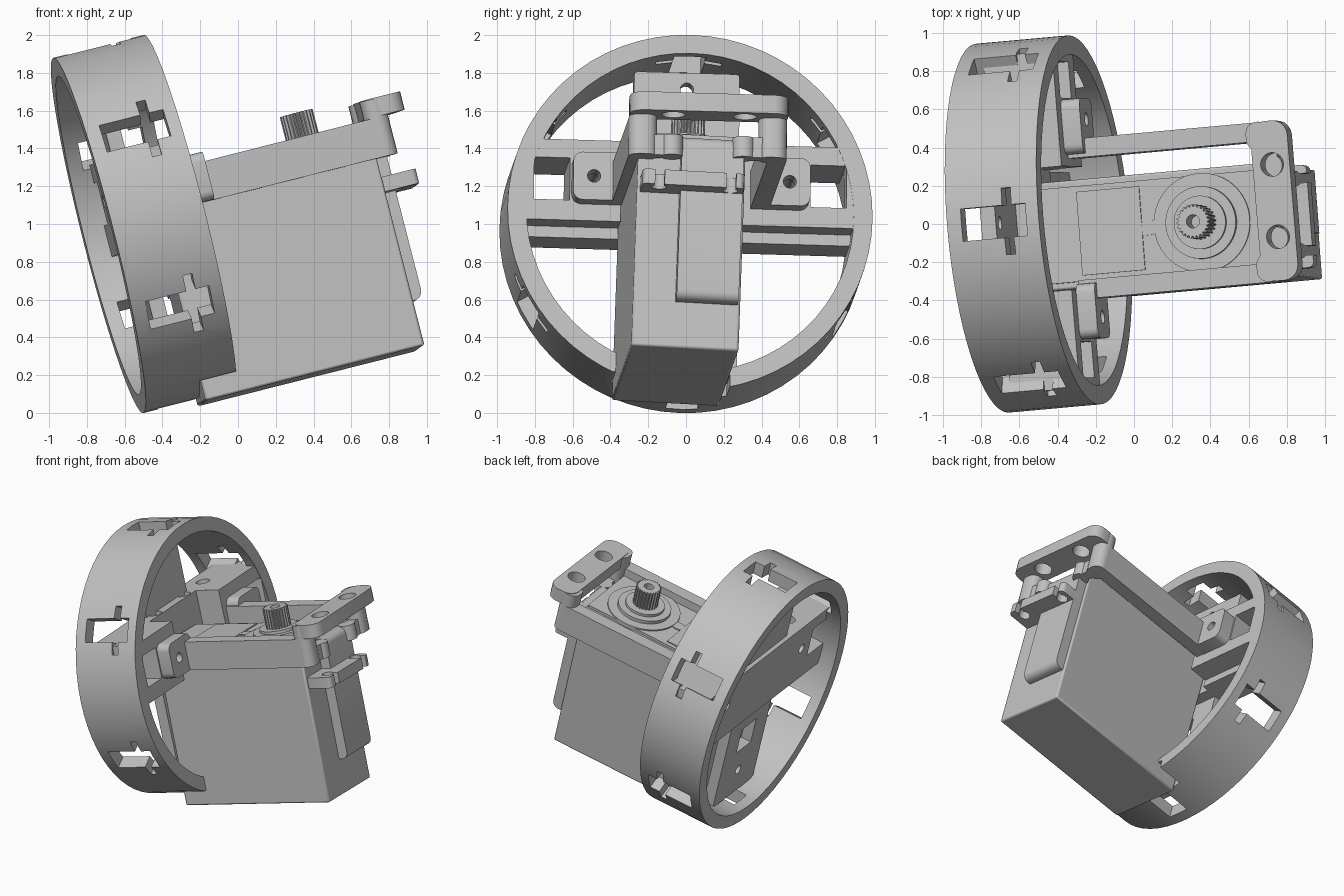
import bpy, bmesh, math
from mathutils import Matrix, Vector

old = bpy.data.objects.get("Cube")
if old:
    bpy.data.objects.remove(old, do_unlink=True)

grey = bpy.data.materials.new("plain grey")
grey.use_nodes = True
grey.diffuse_color = (0.53, 0.53, 0.53, 1)
grey.node_tree.nodes["Principled BSDF"].inputs["Base Color"].default_value = (0.53, 0.53, 0.53, 1)

# Tilted frame of the ring (x = ring axis) and the slightly rolled motor frame
RING = (Matrix.Translation((-0.5, 0, 1)) @ Matrix.Rotation(math.radians(-14.2), 4, 'Y')
        @ Matrix.Rotation(math.radians(5), 4, 'Z') @ Matrix.Rotation(math.radians(-0.5), 4, 'X'))
MOTOR = RING @ Matrix.Rotation(math.radians(-1.5), 4, 'X') @ Matrix.Translation((0, -0.08, 0))


def make(name, bm, frame):
    bmesh.ops.recalc_face_normals(bm, faces=bm.faces)
    me = bpy.data.meshes.new(name)
    bm.to_mesh(me)
    bm.free()
    me.materials.append(grey)
    ob = bpy.data.objects.new(name, me)
    bpy.context.collection.objects.link(ob)
    ob.matrix_world = frame
    return ob


def add_box(bm, x, y, z, turn=0.0):
    size = Vector((x[1] - x[0], y[1] - y[0], z[1] - z[0]))
    mid = Vector((x[0] + x[1], y[0] + y[1], z[0] + z[1])) / 2
    m = Matrix.Rotation(turn, 4, 'X') @ Matrix.Translation(mid) @ Matrix.Diagonal(size.to_4d())
    bmesh.ops.create_cube(bm, size=1, matrix=m)


def add_cyl(bm, p, r, h, axis='Z', n=28):
    turn = Matrix.Rotation(math.pi / 2 if axis == 'X' else 0, 4, 'Y')
    bmesh.ops.create_cone(bm, cap_ends=True, segments=n, radius1=r, radius2=r, depth=h,
                          matrix=Matrix.Translation(p) @ turn)


def box(name, frame, x, y, z, round_axis=None, r=0.0):
    """Box, with the edges along one axis rounded if asked for."""
    bm = bmesh.new()
    add_box(bm, x, y, z)
    if round_axis is not None:
        edges = [e for e in bm.edges
                 if abs((e.verts[0].co - e.verts[1].co).normalized()[round_axis]) > 0.9]
        bmesh.ops.bevel(bm, geom=edges, offset=r, segments=5, profile=0.5, affect='EDGES')
    return make(name, bm, frame)


def cut(ob, bm):
    """Subtract everything in bm, given in the frame of ob."""
    tool = make("cutter", bm, ob.matrix_world)
    tool.hide_render = True
    mod = ob.modifiers.new("cut", 'BOOLEAN')
    mod.operation, mod.solver, mod.object, mod.use_self = 'DIFFERENCE', 'EXACT', tool, True
    bpy.context.view_layer.update()
    dg = bpy.context.evaluated_depsgraph_get()
    ob.data = bpy.data.meshes.new_from_object(ob.evaluated_get(dg))
    ob.modifiers.clear()
    bpy.data.objects.remove(tool, do_unlink=True)


def lathe(name, frame, rim, n):
    """Closed ring around x from an (along, radius) profile."""
    bm = bmesh.new()
    rows = []
    for i in range(n):
        a = 2 * math.pi * i / n
        rows.append([bm.verts.new((t, r * math.cos(a), r * math.sin(a))) for t, r in rim])
    k = len(rim)
    for i in range(n):
        for j in range(k):
            bm.faces.new((rows[i][j], rows[i][(j + 1) % k],
                          rows[(i + 1) % n][(j + 1) % k], rows[(i + 1) % n][j]))
    return make(name, bm, frame)


# Outer ring with six cross-shaped slots and a notch for the motor
ring = lathe("ring", RING, [(-0.248, 0.87), (0.248, 0.87), (0.248, 0.97), (-0.248, 0.97)], 64)
bm = bmesh.new()
for k in range(6):
    a = k * math.pi / 3
    add_box(bm, (-0.17, 0.18), (-0.085, 0.085), (0.8, 1.05), a)
    add_box(bm, (0.055, 0.105), (-0.175, 0.175), (0.8, 1.05), a)
add_box(bm, (0.05, 0.4), (-0.46, 0.22), (-1.1, -0.88))
cut(ring, bm)

# Deep crossbar: end windows, screw holes, stepped underside and room for the motor
bar = box("crossbar", RING, (-0.13, 0.245), (-0.885, 0.885), (-0.12, 0.38))
bm = bmesh.new()
for s in (-1, 1):
    add_box(bm, (-0.3, 0.3), sorted((s * 0.64, s * 0.83)), (0.05, 0.28))
    add_box(bm, (-0.31, 0.1), sorted((s * 0.7, s * 0.95)), (0.05, 0.28))
    add_cyl(bm, (0, s * 0.52, 0.17), 0.035, 0.8, 'X')
    for y in (0.2, 0.47):
        add_cyl(bm, (0, s * y, 0.38), 0.05, 0.2)
add_box(bm, (0.055, 0.3), (-0.37, 0.28), (-0.2, 0.5))
add_box(bm, (0.1, 0.32), (-1, 1), (-0.22, -0.06))
cut(bar, bm)

# Upright back plate of the ring
plate = box("back_plate", RING, (-0.1, -0.02), (-0.28, 0.28), (-0.84, 0.83))
bm = bmesh.new()
add_box(bm, (-0.3, 0.1), (-0.1, 0.1), (-0.45, -0.25))
for z in (-0.64, 0.74):
    add_cyl(bm, (-0.06, 0, z), 0.035, 0.4, 'X')
cut(plate, bm)

# Motor case
case = box("motor_case", MOTOR, (0.055, 1.255), (-0.285, 0.285), (-1.0, 0.15))
bev = case.modifiers.new("soft edges", 'BEVEL')
bev.width, bev.segments = 0.012, 2
box("motor_top_rim", MOTOR, (0.07, 1.24), (-0.25, 0.25), (0.14, 0.17))
box("motor_lid", MOTOR, (0.26, 0.6), (-0.22, 0.22), (0.165, 0.178))
box("lid_tab", MOTOR, (0.59, 0.68), (-0.04, 0.04), (0.165, 0.177), 2, 0.035)
box("front_ridge", MOTOR, (1.2, 1.33), (-0.06, 0.27), (-0.75, 0.14), 1, 0.05)

# Motor mounting ear with two open-ended screw holes
ear = box("mounting_ear", MOTOR, (1.24, 1.445), (-0.27, 0.27), (-0.16, -0.08), 2, 0.03)
bm = bmesh.new()
for y in (-0.18, 0.2):
    add_cyl(bm, (1.375, y, -0.12), 0.04, 0.3)
    add_box(bm, (1.375, 1.6), (y - 0.025, y + 0.025), (-0.3, 0.1))
cut(ear, bm)

# Output collars and splined shaft
for name, r, z in (("outer_collar", 0.26, 0.18), ("middle_collar", 0.19, 0.205),
                   ("inner_collar", 0.14, 0.225)):
    bm = bmesh.new()
    add_cyl(bm, (0.925, 0, z / 2 + 0.05), r, z - 0.1, n=48)
    make(name, bm, MOTOR)
bm = bmesh.new()
count = 96
points = []
for i in range(count):
    a = 2 * math.pi * i / count
    r = 0.09 if i % 4 < 2 else 0.078
    points.append(bm.verts.new((0.925 + r * math.cos(a), r * math.sin(a), 0.2)))
base = bm.faces.new(points)
top = bmesh.ops.extrude_face_region(bm, geom=[base], use_keep_orig=True)["geom"]
bmesh.ops.translate(bm, vec=(0, 0, 0.168), verts=[g for g in top if isinstance(g, bmesh.types.BMVert)])
shaft = make("splined_shaft", bm, MOTOR)
bm = bmesh.new()
add_cyl(bm, (0.925, 0, 0.36), 0.035, 0.2)
cut(shaft, bm)

# Bracket: two side arms with screwed feet, curved end posts and a holed bridge
for s, side in ((-1, "right"), (1, "left")):
    box(side + "_arm", RING, (0.25, 1.3), sorted((s * 0.32, s * 0.42)), (0.03, 0.24))
    foot = box(side + "_foot", RING, (0.245, 0.345), sorted((s * 0.34, s * 0.63)), (0.03, 0.29), 0, 0.05)
    bm = bmesh.new()
    add_cyl(bm, (0.29, s * 0.52, 0.16), 0.035, 0.4, 'X')
    cut(foot, bm)
    box(side + "_end_post", RING, (1.24, 1.37), sorted((s * 0.27, s * 0.42)), (0.03, 0.34), 2, 0.06)
    box(side + "_end_lip", RING, (1.28, 1.35), sorted((s * 0.15, s * 0.36)), (0.03, 0.14))
    bm = bmesh.new()
    add_cyl(bm, (1.315, s * 0.19, 0.085), 0.058, 0.11)
    make(side + "_end_roll", bm, RING)
bridge = box("bridge", RING, (1.265, 1.465), (-0.42, 0.42), (0.245, 0.345), 2, 0.08)
bm = bmesh.new()
for s in (-1, 1):
    add_cyl(bm, (1.37, s * 0.19, 0.3), 0.062, 0.15)
cut(bridge, bm)

# Smooth curves, crisp edges
for ob in bpy.context.scene.objects:
    ob.select_set(ob.type == 'MESH')
    if ob.type == 'MESH':
        bpy.context.view_layer.objects.active = ob
bpy.ops.object.shade_smooth_by_angle(angle=math.radians(30))
